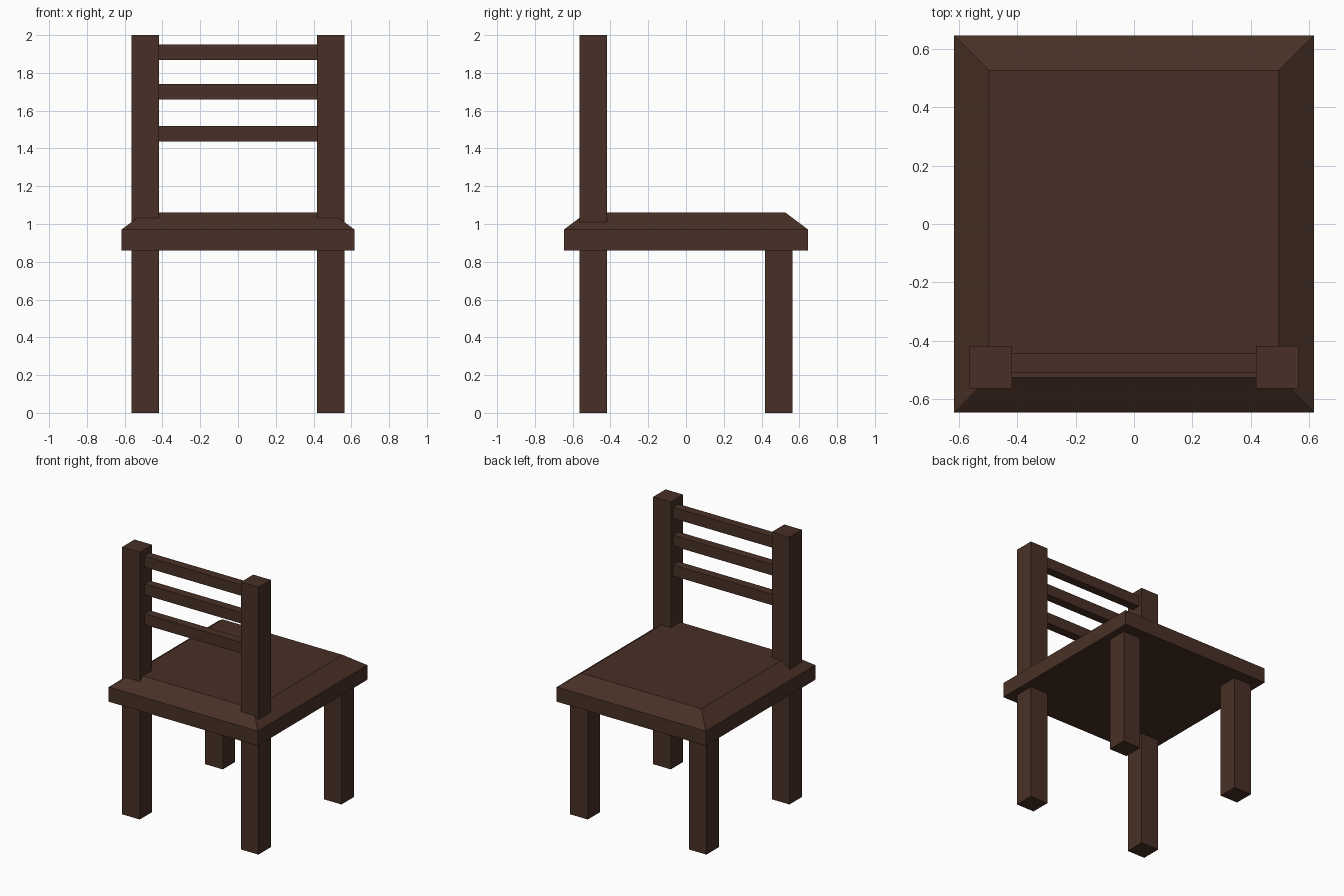
import bpy, bmesh, math
from mathutils import Vector

cube = bpy.data.objects.get("Cube")
if cube:
    bpy.data.objects.remove(cube, do_unlink=True)

# Single dark wood colour
wood = bpy.data.materials.new("dark_brown_wood")
wood.use_nodes = True
wood.diffuse_color = (0.065, 0.030, 0.019, 1)
wood.node_tree.nodes["Principled BSDF"].inputs["Base Color"].default_value = wood.diffuse_color


def box(name, low, high):
    """Axis-aligned wooden block between two corners."""
    low, high = Vector(low), Vector(high)
    bm = bmesh.new()
    bmesh.ops.create_cube(bm, size=1)
    bmesh.ops.scale(bm, vec=high - low, verts=bm.verts)
    bmesh.ops.translate(bm, vec=(low + high) / 2, verts=bm.verts)
    mesh = bpy.data.meshes.new(name)
    bm.to_mesh(mesh)
    bm.free()
    mesh.materials.append(wood)
    obj = bpy.data.objects.new(name, mesh)
    bpy.context.collection.objects.link(obj)
    return obj


# Seat slab with a raised, softly shaded top
seat = box("seat", (-0.617, -0.647, 0.86), (0.617, 0.647, 0.97))
bm = bmesh.new()
bm.from_mesh(seat.data)
top = max(bm.faces, key=lambda f: f.calc_center_median().z)
bmesh.ops.inset_region(bm, faces=[top], thickness=0.17)
bmesh.ops.translate(bm, vec=(0, 0, 0.09), verts=top.verts)
bm.to_mesh(seat.data)
bm.free()
bpy.ops.object.select_all(action='DESELECT')
seat.select_set(True)
bpy.context.view_layer.objects.active = seat
bpy.ops.object.shade_smooth_by_angle(angle=math.radians(35))

# Square legs; the pair on the backrest side runs up as posts
inner, outer = 0.418, 0.564
for side, x0, x1 in (("left", inner, outer), ("right", -outer, -inner)):
    box("backrest_post_" + side, (x0, -outer, 0), (x1, -inner, 2))
    box("short_leg_" + side, (x0, inner, 0), (x1, outer, 0.87))

# Backrest rails between the posts
for label, z in (("lower", 1.478), ("middle", 1.701), ("upper", 1.909)):
    box("backrest_rail_" + label, (-inner, -0.51, z - 0.041), (inner, -0.445, z + 0.041))
